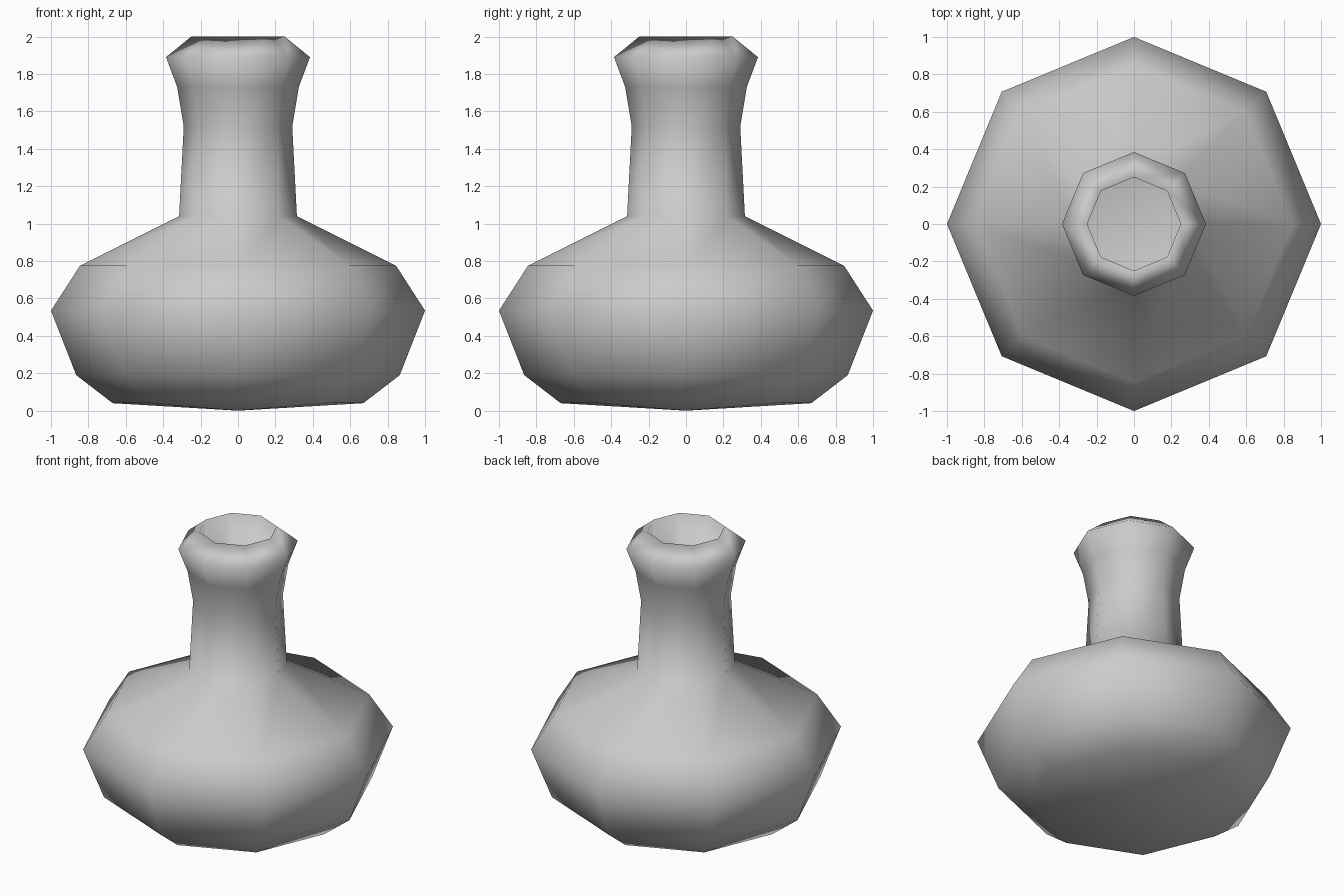
import bpy, bmesh
from math import cos, sin, pi

if "Cube" in bpy.data.objects:
    bpy.data.objects.remove(bpy.data.objects["Cube"])

SIDES = 8

# Outer wall profile (radius, height), from base centre to lip
outer = [(0, 0.0), (0.67, 0.04), (0.865, 0.19), (1.0, 0.535), (0.845, 0.775),
         (0.315, 1.04), (0.29, 1.52), (0.325, 1.73), (0.385, 1.89), (0.25, 2.0)]
# Inner wall, from mouth back down to the inside floor
inner = [(0.252, 1.52), (0.265, 1.07), (0.78, 0.73), (0.92, 0.53),
         (0.8, 0.22), (0.62, 0.09), (0, 0.06)]


def lathe(name, profile):
    bm = bmesh.new()
    rings = []
    for r, z in profile:
        n = SIDES if r > 0 else 1
        rings.append([bm.verts.new((r * cos(2 * pi * i / SIDES),
                                    r * sin(2 * pi * i / SIDES), z))
                      for i in range(n)])
    for a, b in zip(rings, rings[1:]):
        for i in range(SIDES):
            j = (i + 1) % SIDES
            quad = [a[i % len(a)], a[j % len(a)], b[j % len(b)], b[i % len(b)]]
            bm.faces.new(list(dict.fromkeys(quad)))
    bmesh.ops.recalc_face_normals(bm, faces=bm.faces)
    for f in bm.faces:
        f.smooth = True
    mesh = bpy.data.meshes.new(name)
    bm.to_mesh(mesh)
    bm.free()
    obj = bpy.data.objects.new(name, mesh)
    bpy.context.collection.objects.link(obj)
    return obj


# Hollow bottle: body, neck and flared lip in one smooth shell
lathe("bottle", outer + inner)
